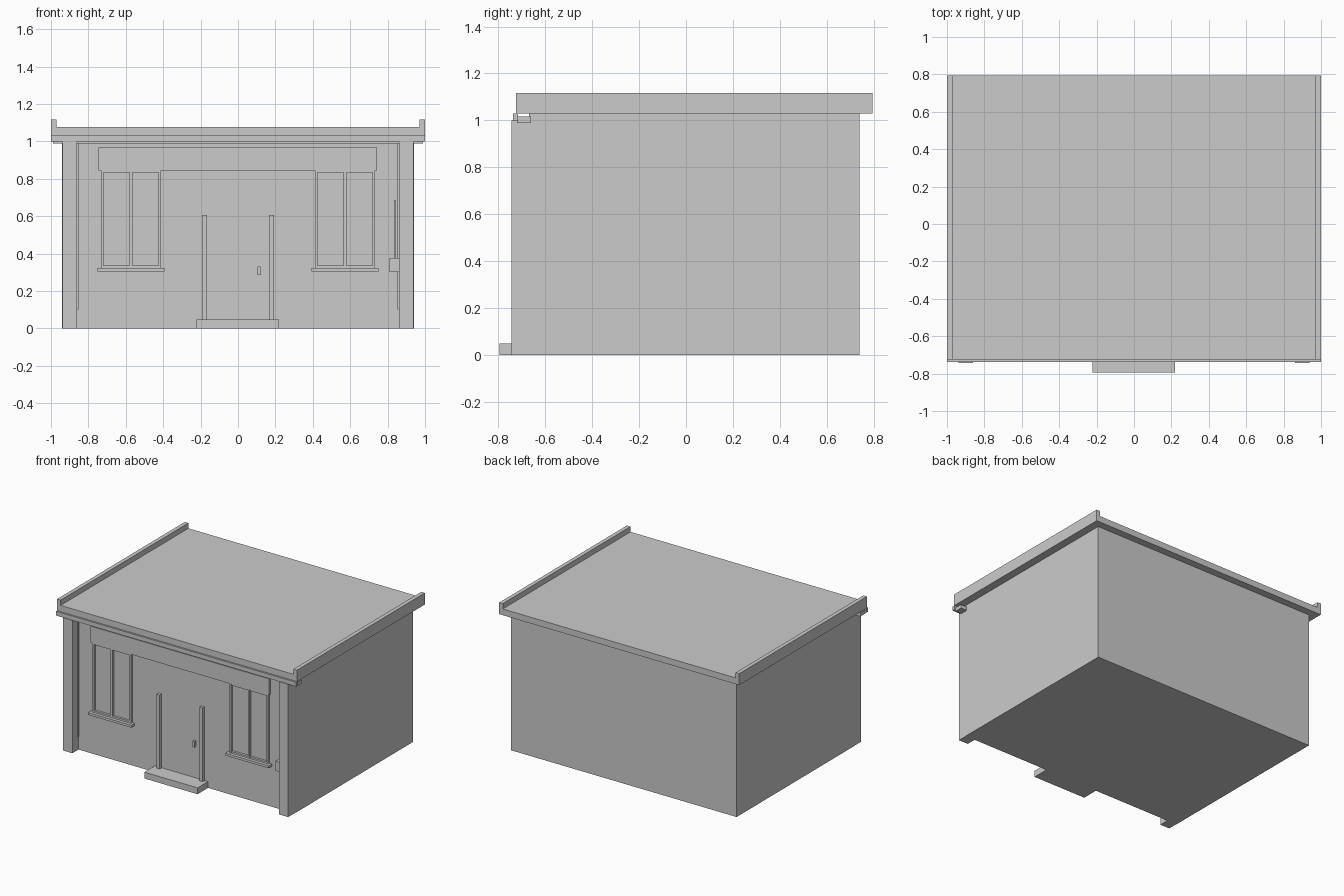
import bpy

if "Cube" in bpy.data.objects:
    bpy.data.objects.remove(bpy.data.objects["Cube"], do_unlink=True)

grey = bpy.data.materials.new("plain_grey")
grey.use_nodes = True
GREY = (0.6, 0.6, 0.6, 1)
grey.diffuse_color = GREY
grey.node_tree.nodes["Principled BSDF"].inputs["Base Color"].default_value = GREY

WALL = -0.67  # plane of the front wall


def box(name, x, y, z):
    """Axis-aligned box from (low, high) ranges."""
    bpy.ops.mesh.primitive_cube_add(size=1, location=[sum(r) / 2 for r in (x, y, z)])
    ob = bpy.context.object
    ob.name = ob.data.name = name
    ob.scale = [r[1] - r[0] for r in (x, y, z)]
    bpy.ops.object.transform_apply(location=False, rotation=False, scale=True)
    ob.data.materials.append(grey)
    return ob


def on_wall(name, x, z, depth):
    """Box standing proud of the front wall, set slightly into it."""
    return box(name, x, (WALL - depth, WALL + 0.01), z)


def mirrored(side, low, high):
    return tuple(sorted((side * low, side * high)))


# Main body and flat roof
box("walls", (-0.94, 0.94), (WALL, 0.74), (0, 1.035))
box("roof_slab", (-1, 1), (-0.725, 0.795), (1.03, 1.077))

# Cornice under the front eave
box("cornice", (-1, 1), (-0.738, -0.717), (0.998, 1.03))
box("cornice_backing", (-0.99, 0.99), (-0.72, WALL + 0.01), (0.988, 1.016))

# Signboard, front step and door
on_wall("fascia_board", (-0.745, 0.742), (0.845, 0.968), 0.02)
box("front_step", (-0.223, 0.22), (-0.795, WALL + 0.01), (0, 0.048))
on_wall("door_handle", (0.105, 0.12), (0.285, 0.33), 0.02)

# Meter box with its conduit
on_wall("meter_box", (0.81, 0.862), (0.302, 0.375), 0.04)
on_wall("conduit", (0.833, 0.843), (0.37, 0.685), 0.015)

for side, label in ((-1, "right"), (1, "left")):
    # Roof edge, corner pilaster and thin trim beside it
    box(label + "_parapet", mirrored(side, 0.97, 1), (-0.725, 0.795), (1.03, 1.117))
    box(label + "_pilaster", mirrored(side, 0.86, 0.938), (-0.743, WALL + 0.01), (0, 1.0))
    on_wall(label + "_trim", mirrored(side, 0.854, 0.865), (0.1, 0.99), 0.012)

    # Door post
    on_wall(label + "_door_post", mirrored(side, 0.167, 0.192), (0.04, 0.605), 0.025)

    # Window: sill, three uprights, two rails
    mid = side * 0.572
    on_wall(label + "_sill", (mid - 0.18, mid + 0.18), (0.305, 0.323), 0.04)
    for i, name in ((-1, "outer_bar"), (0, "centre_bar"), (1, "inner_bar")):
        x = mid + i * 0.154
        on_wall(label + "_window_" + name, (x - 0.007, x + 0.007), (0.32, 0.846), 0.018)
    for z, name in ((0.331, "bottom_rail"), (0.842, "top_rail")):
        on_wall(label + "_window_" + name, (mid - 0.16, mid + 0.16), (z - 0.008, z + 0.005), 0.017)
